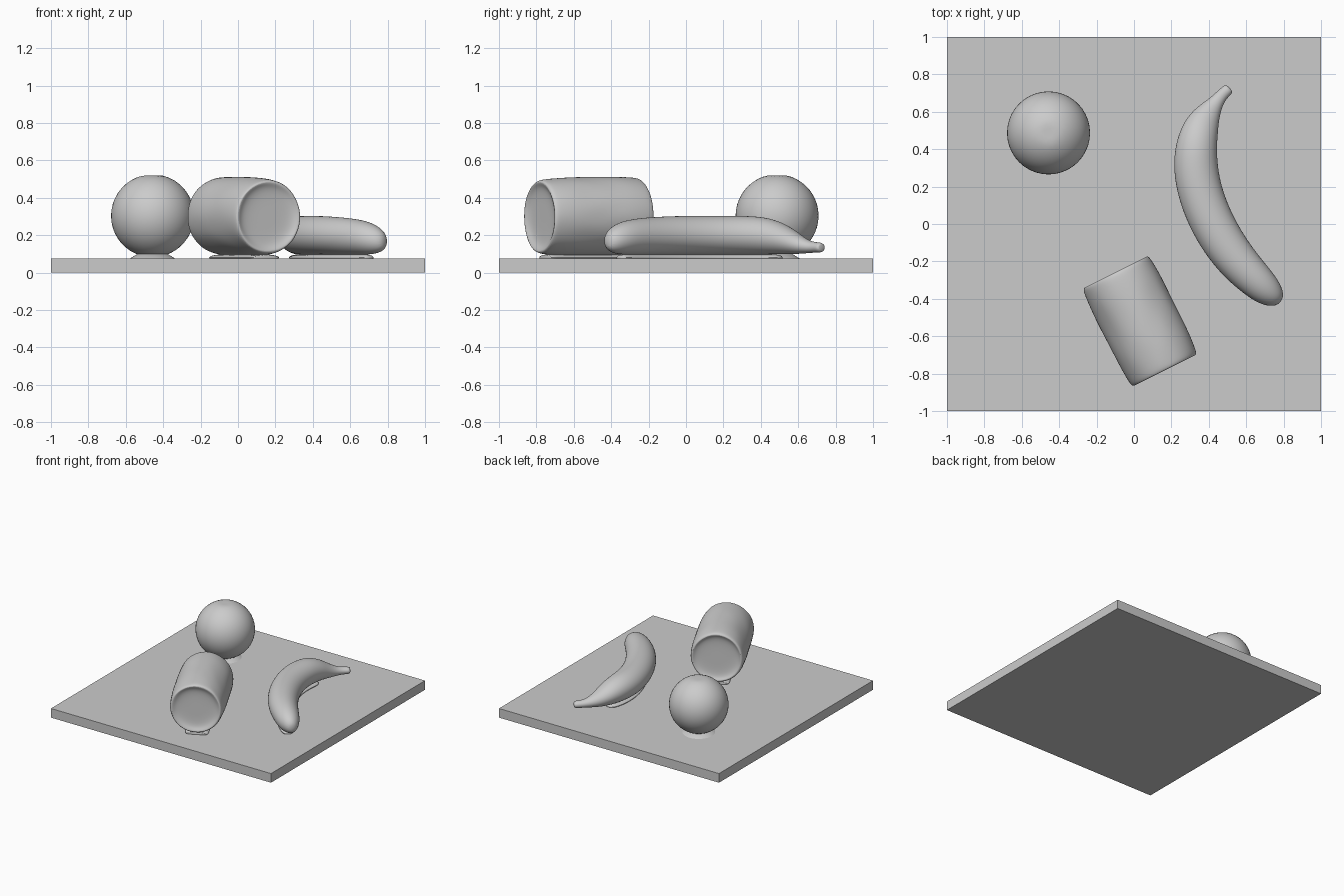
import bpy, bmesh, math, random
from mathutils import Vector

random.seed(4)
cube = bpy.data.objects.get("Cube")
if cube:
    bpy.data.objects.remove(cube, do_unlink=True)

GREY = (0.6, 0.6, 0.6, 1)
grey = bpy.data.materials.new("plain grey")
grey.use_nodes = True
grey.diffuse_color = GREY
grey.node_tree.nodes["Principled BSDF"].inputs["Base Color"].default_value = GREY


def finish(name, bm, angle=40):
    bmesh.ops.recalc_face_normals(bm, faces=bm.faces)
    mesh = bpy.data.meshes.new(name)
    bm.to_mesh(mesh)
    bm.free()
    mesh.materials.append(grey)
    obj = bpy.data.objects.new(name, mesh)
    bpy.context.collection.objects.link(obj)
    bpy.ops.object.select_all(action='DESELECT')
    obj.select_set(True)
    bpy.context.view_layer.objects.active = obj
    bpy.ops.object.shade_smooth_by_angle(angle=math.radians(angle))
    return obj


def loft(name, rings, sides=16, axis=None, levels=2, wobble=0):
    """Skin upright elliptical rings given as (centre, half width, half height)."""
    bm = bmesh.new()
    loops = []
    for i, (c, w, h) in enumerate(rings):
        t = axis or rings[min(i + 1, len(rings) - 1)][0] - rings[max(i - 1, 0)][0]
        across = Vector((t.y, -t.x, 0)).normalized()
        loop = []
        for k in range(sides):
            a = math.tau * k / sides
            r = 1 + random.uniform(-wobble, wobble)
            offset = across * (w * r * math.cos(a)) + Vector((0, 0, h * r * math.sin(a)))
            loop.append(bm.verts.new(c + offset))
        loops.append(loop)
    for a, b in zip(loops, loops[1:]):
        for k in range(sides):
            n = (k + 1) % sides
            bm.faces.new((a[k], a[n], b[n], b[k]))
    bm.faces.new(loops[0])
    bm.faces.new(loops[-1])
    obj = finish(name, bm)
    sub = obj.modifiers.new("smooth", 'SUBSURF')
    sub.levels = sub.render_levels = levels
    return obj


# Square base board
bm = bmesh.new()
bmesh.ops.create_cube(bm, size=1)
bmesh.ops.scale(bm, vec=(2, 2, 0.075), verts=bm.verts)
bmesh.ops.translate(bm, vec=(0, 0, 0.0375), verts=bm.verts)
finish("base_board", bm)

# Round fruit, slightly flattened at top and bottom
bm = bmesh.new()
bmesh.ops.create_icosphere(bm, subdivisions=4, radius=0.222)
for v in bm.verts:
    v.co.z = max(-0.213, min(0.214, v.co.z))
bmesh.ops.translate(bm, vec=(-0.457, 0.487, 0.304), verts=bm.verts)
finish("round_fruit", bm)

# Drum lying on its side, with a raised rim around dished ends
back, front = Vector((-0.1, -0.255, 0.303)), Vector((0.165, -0.785, 0.298))
axis = (front - back).normalized()
profile = [(0.04, 0.03), (0.04, 0.14), (0.02, 0.175), (0, 0.187), (0.01, 0.2),
           (0.05, 0.207), (0.2, 0.212), (0.35, 0.212), (0.5, 0.212), (0.65, 0.212),
           (0.8, 0.21), (0.95, 0.203), (0.99, 0.196), (1, 0.186), (0.985, 0.172),
           (0.96, 0.14), (0.96, 0.03)]
loft("drum", [(back.lerp(front, s), r * 0.985, r) for s, r in profile],
     sides=24, axis=axis, wobble=0.012)

# Banana: x, y, z, half width, half height from blossom tip to stem
path = [(0.785, -0.415, 0.165, 0.02, 0.025), (0.765, -0.40, 0.17, 0.055, 0.06),
        (0.715, -0.36, 0.18, 0.085, 0.085), (0.65, -0.30, 0.19, 0.099, 0.096),
        (0.56, -0.21, 0.195, 0.111, 0.102), (0.47, -0.09, 0.199, 0.118, 0.105),
        (0.40, 0.04, 0.2, 0.121, 0.106), (0.352, 0.17, 0.2, 0.122, 0.106),
        (0.328, 0.3, 0.2, 0.122, 0.106), (0.332, 0.42, 0.198, 0.114, 0.103),
        (0.358, 0.52, 0.183, 0.098, 0.086), (0.395, 0.59, 0.158, 0.071, 0.06),
        (0.435, 0.645, 0.139, 0.042, 0.036), (0.47, 0.69, 0.135, 0.032, 0.028),
        (0.5, 0.717, 0.134, 0.032, 0.028), (0.512, 0.728, 0.134, 0.024, 0.02)]
loft("banana", [(Vector(p[:3]), p[3], p[4]) for p in path])

# Low pads where each item meets the board
bm = bmesh.new()
bmesh.ops.create_cone(bm, cap_ends=True, segments=32, radius1=0.13, radius2=0.08, depth=0.03)
bmesh.ops.translate(bm, vec=(-0.457, 0.487, 0.085), verts=bm.verts)
finish("round_fruit_pad", bm)
pad_line = [back.lerp(front, s) for s in (0.05, 0.1, 0.5, 0.9, 0.95)]
loft("drum_pad", [(Vector((c.x, c.y, 0.08)), 0.09, 0.018) for c in pad_line], axis=axis)
loft("banana_pad", [(Vector((p[0], p[1], 0.08)), p[3] * 0.5, 0.018) for p in path[2:11]])
